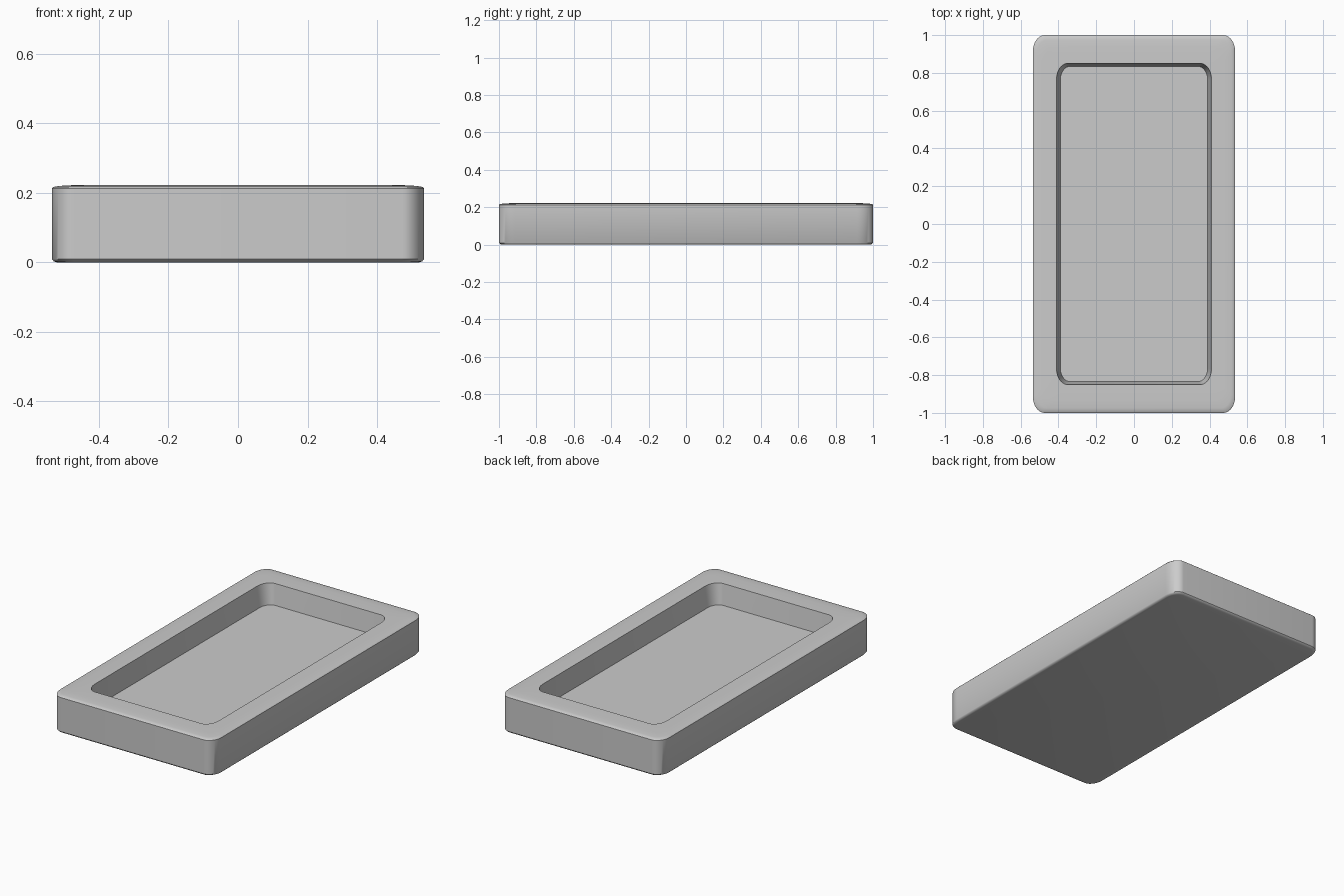
import bpy, bmesh, math

if "Cube" in bpy.data.objects:
    bpy.data.objects.remove(bpy.data.objects["Cube"])

SEG = 10  # segments per rounded corner


def ring(bm, hx, hy, rx, ry, z):
    """Rounded rectangle loop of vertices at height z."""
    verts = []
    for k, (sx, sy) in enumerate([(1, 1), (-1, 1), (-1, -1), (1, -1)]):
        for i in range(SEG + 1):
            a = math.radians(90 * k + 90 * i / SEG)
            verts.append(bm.verts.new((sx * (hx - rx) + rx * math.cos(a),
                                       sy * (hy - ry) + ry * math.sin(a), z)))
    return verts


# Profile from underside, up the outer wall, over the rim, down into the recess
profile = [
    (0.520, 0.983, 0.055, 0.075, 0.000),
    (0.530, 0.994, 0.060, 0.080, 0.003),
    (0.535, 1.000, 0.062, 0.085, 0.010),
    (0.535, 1.000, 0.062, 0.085, 0.213),
    (0.531, 0.995, 0.060, 0.082, 0.217),
    (0.515, 0.975, 0.056, 0.078, 0.220),
    (0.480, 0.935, 0.056, 0.078, 0.222),
    (0.410, 0.850, 0.058, 0.085, 0.222),
    (0.390, 0.834, 0.050, 0.072, 0.100),
]

bm = bmesh.new()
loops = [ring(bm, *p) for p in profile]
for a, b in zip(loops, loops[1:]):
    n = len(a)
    for i in range(n):
        j = (i + 1) % n
        bm.faces.new((a[i], a[j], b[j], b[i]))
bm.faces.new(loops[0][::-1])   # underside
bm.faces.new(loops[-1])        # recess floor
bmesh.ops.recalc_face_normals(bm, faces=bm.faces[:])

mesh = bpy.data.meshes.new("tray")
bm.to_mesh(mesh)
bm.free()
tray = bpy.data.objects.new("tray", mesh)
bpy.context.collection.objects.link(tray)

# Single plain colour
grey = bpy.data.materials.new("light grey")
grey.diffuse_color = (0.6, 0.6, 0.6, 1)
grey.use_nodes = True
grey.node_tree.nodes["Principled BSDF"].inputs["Base Color"].default_value = grey.diffuse_color
mesh.materials.append(grey)

# Smooth shading with crisp recess edges
bpy.context.view_layer.objects.active = tray
tray.select_set(True)
bpy.ops.object.shade_smooth_by_angle(angle=math.radians(40))
